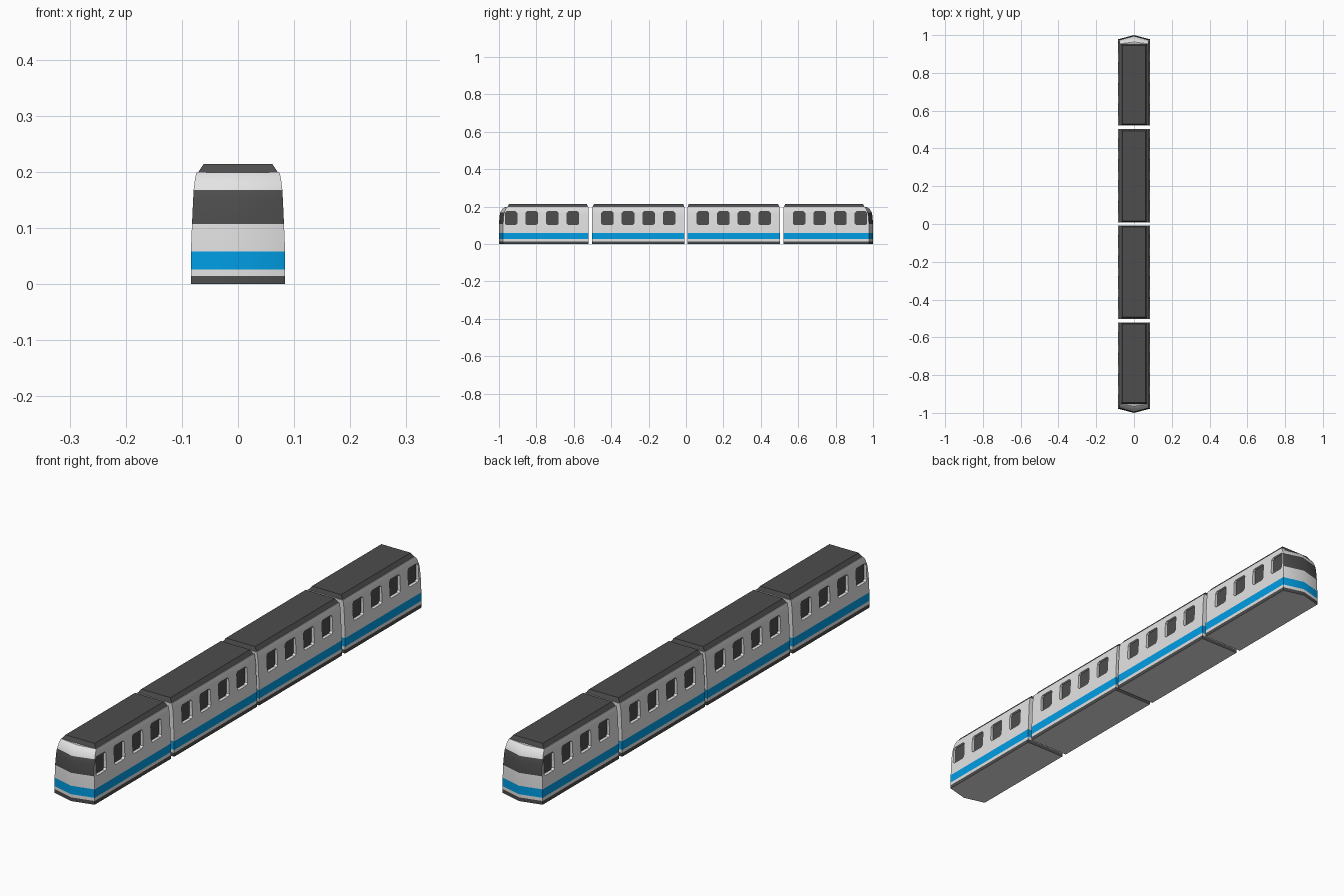
import bpy, bmesh, math

if "Cube" in bpy.data.objects:
    bpy.data.objects.remove(bpy.data.objects["Cube"])


def material(name, rgb):
    m = bpy.data.materials.new(name)
    m.diffuse_color = (*rgb, 1)
    m.use_nodes = True
    m.node_tree.nodes["Principled BSDF"].inputs["Base Color"].default_value = m.diffuse_color
    return m


LIGHT, DARK, BLUE = 0, 1, 2
MATS = [material("light grey paint", (0.77, 0.77, 0.77)),
        material("dark grey", (0.075, 0.075, 0.075)),
        material("blue stripe", (0.0, 0.34, 0.78))]

# body levels: height, half width, nose set back from its tip, nose corner sweep
BODY = [(0, .084, 0, .022), (.014, .084, 0, .022), (.026, .084, 0, .022),
        (.058, .084, 0, .022), (.107, .082, 0, .022), (.15, .080, .003, .022),
        (.168, .079, .007, .022), (.188, .0765, .018, .019), (.199, .074, .036, .010)]


def finish(name, bm):
    bmesh.ops.recalc_face_normals(bm, faces=bm.faces)
    me = bpy.data.meshes.new(name)
    bm.to_mesh(me)
    bm.free()
    for m in MATS:
        me.materials.append(m)
    ob = bpy.data.objects.new(name, me)
    bpy.context.collection.objects.link(ob)
    return ob


def loft(bm, rings):
    """Skin stacked closed rings and cap both ends."""
    vs = [[bm.verts.new(p) for p in r] for r in rings]
    n = len(vs[0])
    for a, b in zip(vs, vs[1:]):
        for i in range(n):
            j = (i + 1) % n
            bm.faces.new((a[i], a[j], b[j], b[i]))
    bm.faces.new(vs[0])
    bm.faces.new(vs[-1])
    bm.normal_update()


def plan(z, w, y0, y1, sweep):
    """Car outline at one height, with a pointed nose if sweep > 0."""
    pts = [(-w, y0, z), (w, y0, z), (w, y1 - sweep, z)]
    if sweep:
        pts.append((0, y1, z))
    return pts + [(-w, y1 - sweep, z)]


def car_body(name, y0, y1, nose):
    bm = bmesh.new()
    loft(bm, [plan(z, w, y0, y1 - back * nose, sweep * nose)
              for z, w, back, sweep in BODY])
    bmesh.ops.recalc_face_normals(bm, faces=bm.faces)
    for f in bm.faces:
        z = f.calc_center_median().z
        windscreen = nose and f.normal.y > 0.5 and .107 < z < .168
        if .001 < z < .014 or windscreen:     # the underside stays light
            f.material_index = DARK
        elif .026 < z < .058:
            f.material_index = BLUE
    return finish(name, bm)


def window_cutter(centres):
    """Chamfered blocks whose inner face becomes the dark pane."""
    bm = bmesh.new()
    hy, hz, c, zc = .031, .035, .007, .138
    outline = [(-hy, -hz + c), (-hy + c, -hz), (hy - c, -hz), (hy, -hz + c),
               (hy, hz - c), (hy - c, hz), (-hy + c, hz), (-hy, hz - c)]
    for side in (-1, 1):
        for y in centres:
            loft(bm, [[(side * x, y + a, zc + b) for a, b in outline]
                      for x in (.070, .1)])
    for f in bm.faces:
        if abs(f.normal.x) > .9:
            f.material_index = DARK
    ob = finish("window_cutter", bm)
    ob.hide_render = True
    return ob


def roof(name, y0, y1):
    bm = bmesh.new()
    loft(bm, [plan(.198, .072, y0, y1, 0), plan(.214, .061, y0 + .006, y1 - .008, 0)])
    for f in bm.faces:
        f.material_index = DARK
    return finish(name, bm)


def make_car(name, y0, y1, nose, first_window):
    body = car_body(name + "_body", y0, y1, nose)
    cutter = window_cutter([first_window + i * .110 for i in range(4)])
    mod = body.modifiers.new("windows", "BOOLEAN")
    mod.operation, mod.solver, mod.object = "DIFFERENCE", "EXACT", cutter
    bpy.ops.object.select_all(action="DESELECT")
    bpy.context.view_layer.objects.active = body
    body.select_set(True)
    bpy.ops.object.modifier_apply(modifier=mod.name)
    bpy.data.objects.remove(cutter)
    bpy.ops.object.shade_smooth_by_angle(angle=math.radians(36))
    top = roof(name + "_roof", y0 + .002, y1 - (.046 if nose else .002))
    # matching car at the other end of the train
    for ob in (body, top):
        twin = ob.copy()
        twin.name = "front_" + ob.name
        twin.rotation_euler.z = math.pi
        bpy.context.collection.objects.link(twin)


make_car("middle_car", .007, .502, 0, .090)
make_car("end_car", .522, 1.0, 1, .605)
